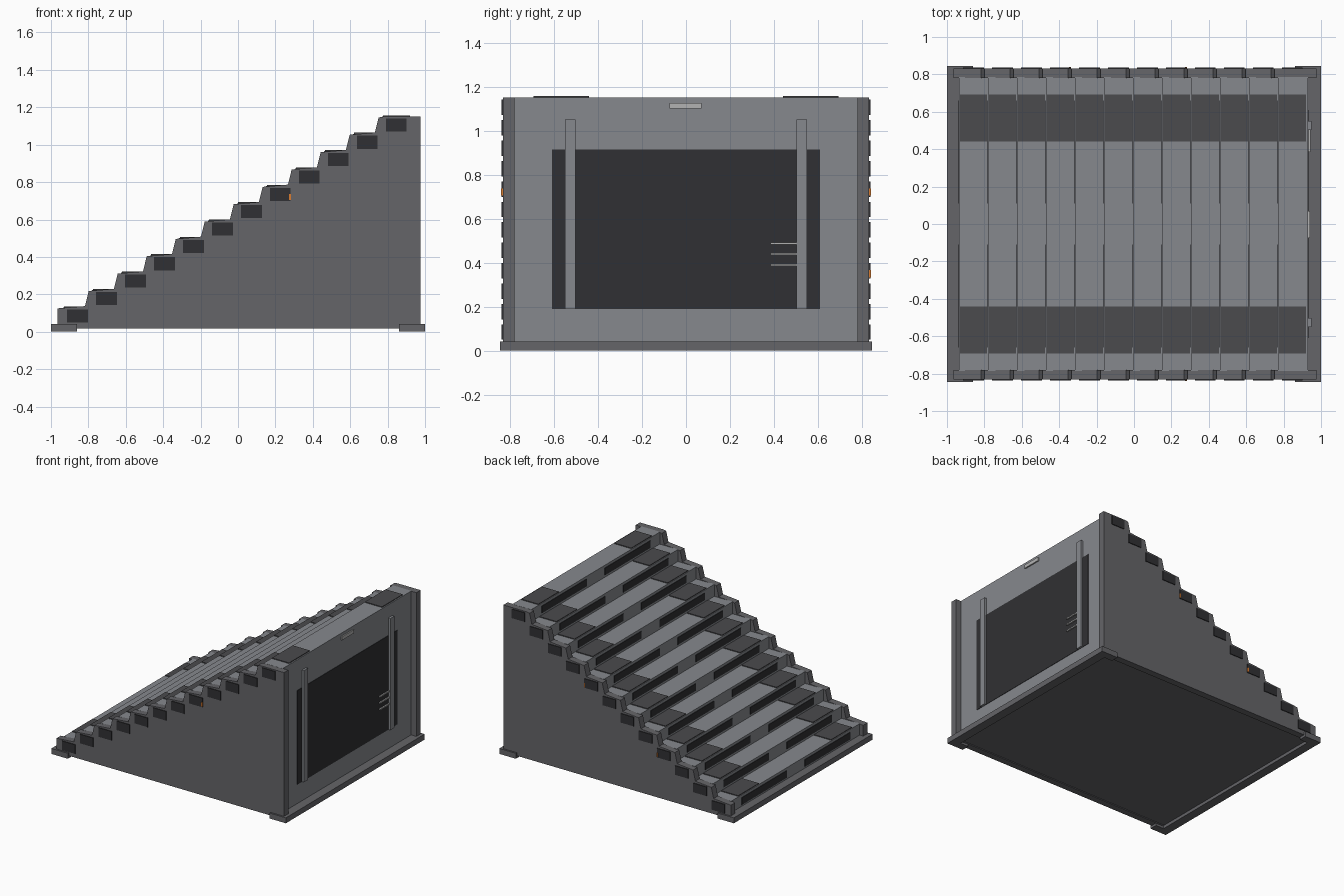
import bpy, bmesh

if "Cube" in bpy.data.objects:
    bpy.data.objects.remove(bpy.data.objects["Cube"])

N, DX, DZ = 12, 0.155, 0.0928


def material(name, r, g, b):
    m = bpy.data.materials.new(name)
    m.diffuse_color = (r, g, b, 1)
    m.use_nodes = True
    m.node_tree.nodes["Principled BSDF"].inputs["Base Color"].default_value = m.diffuse_color
    return m


LIGHT = material("light_grey", 0.24, 0.25, 0.27)
SIDE = material("side_grey", 0.13, 0.13, 0.14)
PAD = material("pad_grey", 0.07, 0.07, 0.075)
DARK = material("dark", 0.03, 0.03, 0.033)
METAL = material("metal", 0.45, 0.45, 0.45)
ORANGE = material("orange", 0.7, 0.2, 0.03)


def finish(name, bm, mat):
    bmesh.ops.recalc_face_normals(bm, faces=bm.faces)
    me = bpy.data.meshes.new(name)
    bm.to_mesh(me)
    bm.free()
    me.materials.append(mat)
    ob = bpy.data.objects.new(name, me)
    bpy.context.collection.objects.link(ob)
    return ob


def boxes(name, items, mat):
    """Each item is (x0, x1, y0, y1, z0, z1)."""
    bm = bmesh.new()
    for x0, x1, y0, y1, z0, z1 in items:
        vs = bmesh.ops.create_cube(bm, size=1)["verts"]
        for v in vs:
            v.co = (x1 if v.co.x > 0 else x0, y1 if v.co.y > 0 else y0,
                    z1 if v.co.z > 0 else z0)
    return finish(name, bm, mat)


def both(x0, x1, y0, y1, z0, z1):
    return [(x0, x1, y0, y1, z0, z1), (x0, x1, -y1, -y0, z0, z1)]


def extrude_profile(name, pts, y0, y1, mat):
    bm = bmesh.new()
    f = bm.faces.new([bm.verts.new((x, y0, z)) for x, z in pts])
    g = bmesh.ops.extrude_face_region(bm, geom=[f])["geom"]
    for v in g:
        if isinstance(v, bmesh.types.BMVert):
            v.co.y = y1
    return finish(name, bm, mat)


# Inner staircase body with treads and risers
core = [(0.93, 0.03), (-0.935, 0.03)]
for i in range(N):
    x, z = -0.935 + DX * i, 0.13 + DZ * i
    core += [(x, z), (x + DX if i < N - 1 else 0.93, z)]
extrude_profile("stair_body", core, -0.785, 0.785, LIGHT)
boxes("underside_plate", [(-0.93, 0.93, -0.785, 0.785, 0.024, 0.032)], SIDE)

# Side panels with leaning sawtooth edge
side = [(0.975, 0.018), (-0.965, 0.018)]
for i in range(N):
    x, z = -0.965 + DX * i, 0.125 + DZ * i
    side += [(x + (0.012 if i else 0), z)]
    side += [(x + DX - 0.008, z + 0.012)] if i < N - 1 else [(x + 0.04, 1.15), (0.975, 1.15)]
for s, label in ((-1, "front"), (1, "back")):
    extrude_profile("side_panel_" + label, side, s * 0.78, s * 0.832, SIDE)

# Grip pads, riser slots and side lamp boxes, repeated on each step
pads, slots, lamps = [], [], []
for i in range(N):
    x, z = DX * i, DZ * i
    pads += both(-0.93 + x, -0.785 + x, 0.44, 0.692, 0.125 + z, 0.136 + z)
    slots += both(-0.939 + x, -0.925 + x, 0.11, 0.66, 0.055 + z, 0.11 + z)
    lamps += both(-0.915 + x, -0.803 + x, 0.82, 0.838, 0.05 + z, 0.12 + z)
boxes("grip_pads", pads, PAD)
boxes("riser_slots", slots, DARK)
boxes("side_lamps", lamps, DARK)

# Small orange markers on a few lamps
marks = both(0.273, 0.283, 0.825, 0.84, 0.705, 0.737)
marks.append((-0.347, -0.337, 0.825, 0.84, 0.334, 0.366))
boxes("lamp_markers", marks, ORANGE)

# Base beams with short corner returns
base = [(-1, -0.93, -0.845, 0.845, 0, 0.042), (0.93, 1, -0.845, 0.845, 0, 0.042)]
base += both(-1, -0.86, 0.785, 0.845, 0, 0.042) + both(0.86, 1, 0.785, 0.845, 0, 0.042)
boxes("base_beams", base, SIDE)

# Rear door, rails, hinge bars and handle
boxes("rear_door", [(0.92, 0.933, -0.61, 0.61, 0.19, 0.915)], DARK)
boxes("rear_rails", both(0.925, 0.948, 0.502, 0.55, 0.19, 1.05), LIGHT)
boxes("hinge_bars", [(0.925, 0.943, 0.385, 0.55, z - 0.005, z + 0.005)
                     for z in (0.39, 0.44, 0.488)], METAL)
boxes("rear_handle", [(0.925, 0.94, -0.075, 0.07, 1.1, 1.127)], METAL)
